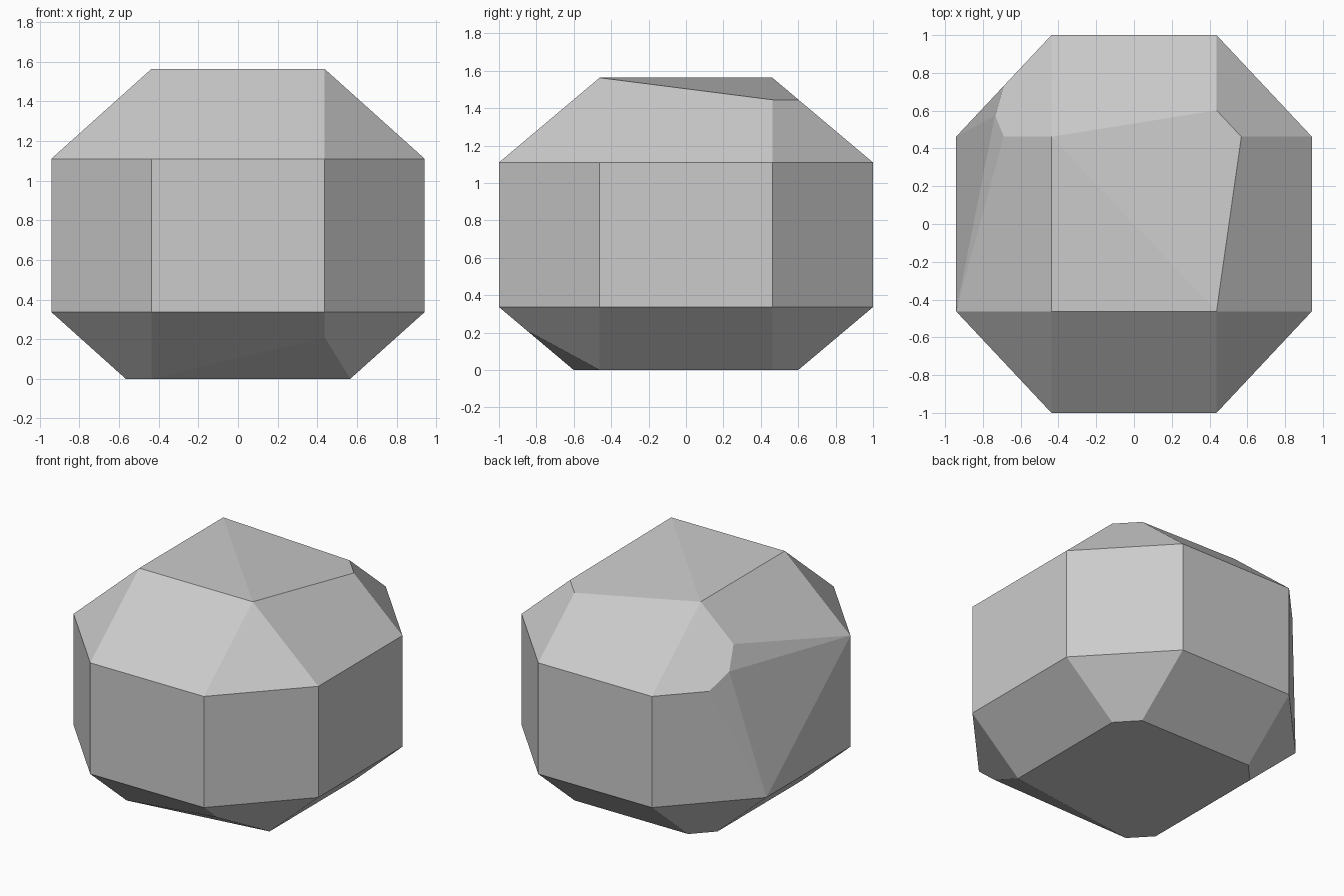
import bpy, bmesh
from mathutils import Vector

if "Cube" in bpy.data.objects:
    bpy.data.objects.remove(bpy.data.objects["Cube"])

XI, XO = 0.437, 0.942      # inner / outer half widths
YI, YO = 0.462, 1.0        # inner / outer half depths
Z1, Z2, ZT = 0.337, 1.11, 1.563   # band bottom, band top, roof
RISE = ZT - Z2


def corner(sx, sy, up, tx, ty):
    """Point on a sloped corner facet: tx, ty are fractions outwards from its apex."""
    t = tx + ty
    z = ZT - RISE * t if up else Z1 - RISE * (1 - t)
    return Vector((sx * (XI + (XO - XI) * tx), sy * (YI + (YO - YI) * ty), z))


pts = []
F = 1 - Z1 / RISE          # fraction at which the base plane slices the facets
for sx in (-1, 1):
    for sy in (-1, 1):
        # straight octagonal band, with the upper back left corner chipped
        pts += [corner(sx, sy, False, 1, 0), corner(sx, sy, False, 0, 1),
                corner(sx, sy, True, 0, 1)]
        if (sx, sy) == (-1, 1):
            pts += [corner(sx, sy, True, *t) for t in ((0.5, 0.5), (0.6, 0.2), (0.5, 0))]
            pts[-2] = corner(sx, sy, True, 0.59, 0.21)
        else:
            pts.append(corner(sx, sy, True, 1, 0))
        # roof, with the back right corner lowered
        if (sx, sy) == (1, 1):
            pts += [corner(sx, sy, True, 0.26, 0), corner(sx, sy, True, 0, 0.26)]
        else:
            pts.append(corner(sx, sy, True, 0, 0))
        # flat base, with the front right corner chipped
        pts.append(corner(sx, sy, False, F, 0))
        if (sx, sy) == (1, -1):
            pts += [corner(sx, sy, False, 0.22, 0.176), corner(sx, sy, False, 0, 0.72)]
        else:
            pts.append(corner(sx, sy, False, 0, F))

# faceted stone as the convex hull of its corners
bm = bmesh.new()
for p in pts:
    bm.verts.new(p)
bmesh.ops.convex_hull(bm, input=bm.verts[:])
bmesh.ops.delete(bm, geom=[v for v in bm.verts if not v.link_faces], context='VERTS')
bmesh.ops.dissolve_limit(bm, angle_limit=0.01, verts=bm.verts[:], edges=bm.edges[:])
bmesh.ops.recalc_face_normals(bm, faces=bm.faces[:])
mesh = bpy.data.meshes.new("faceted_stone")
bm.to_mesh(mesh)
bm.free()
bpy.context.collection.objects.link(bpy.data.objects.new("faceted_stone", mesh))
